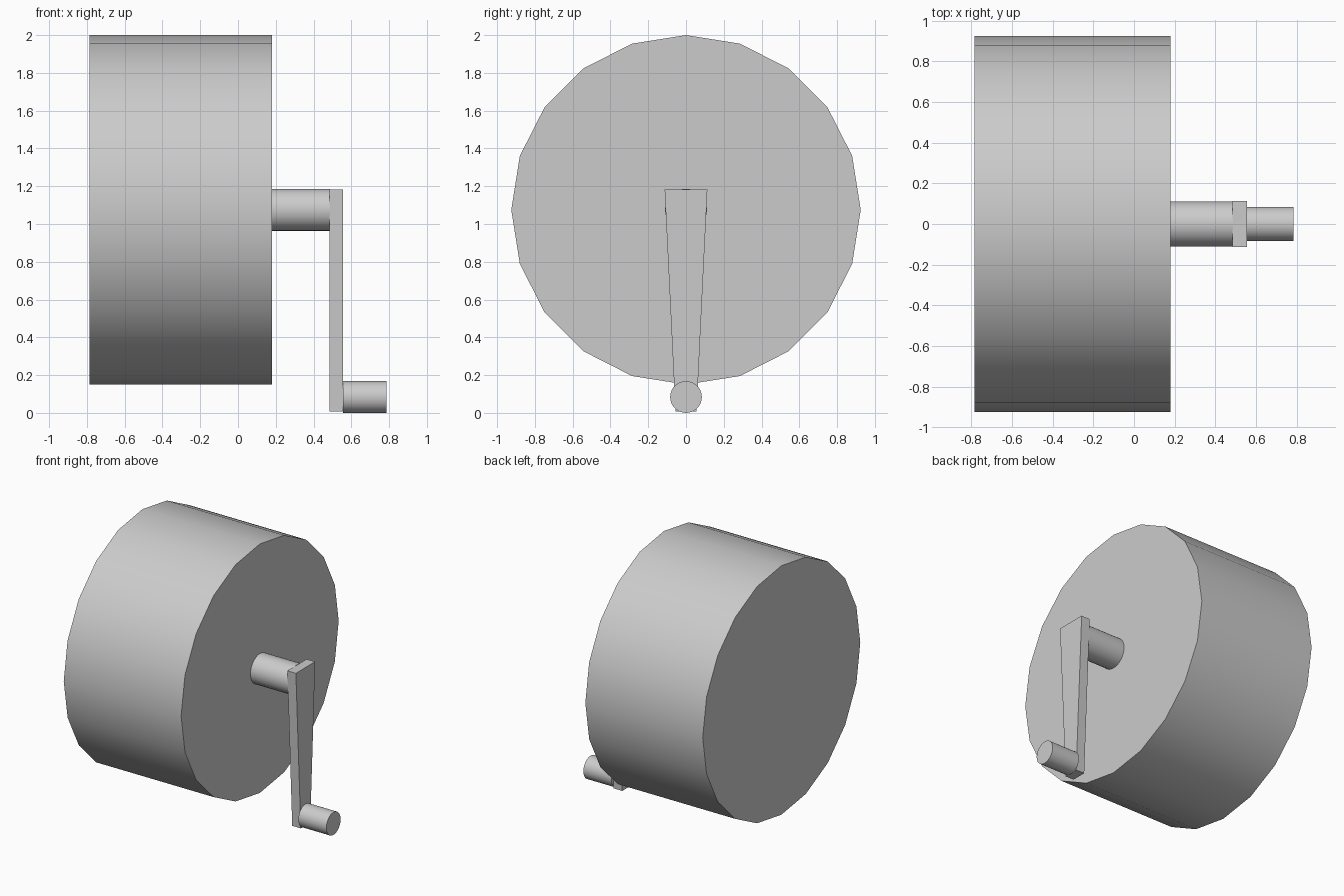
import bpy, bmesh
from math import radians
from mathutils import Matrix

if "Cube" in bpy.data.objects:
    bpy.data.objects.remove(bpy.data.objects["Cube"])


def finish(name, bm, smooth=False):
    bmesh.ops.recalc_face_normals(bm, faces=bm.faces)
    mesh = bpy.data.meshes.new(name)
    bm.to_mesh(mesh)
    bm.free()
    obj = bpy.data.objects.new(name, mesh)
    bpy.context.collection.objects.link(obj)
    if smooth:
        bpy.ops.object.select_all(action='DESELECT')
        obj.select_set(True)
        bpy.context.view_layer.objects.active = obj
        bpy.ops.object.shade_smooth_by_angle(angle=radians(30))
    return obj


def rod(name, x0, x1, z, radius, sides):
    """Capped cylinder lying along x."""
    bm = bmesh.new()
    place = Matrix.Translation(((x0 + x1) / 2, 0, z)) @ Matrix.Rotation(radians(90), 4, 'Y')
    bmesh.ops.create_cone(bm, cap_ends=True, segments=sides, radius1=radius,
                          radius2=radius, depth=x1 - x0, matrix=place)
    return finish(name, bm, smooth=True)


# Drum and its axle
rod("drum", -0.785, 0.18, 1.075, 0.925, 20)
rod("axle", 0.18, 0.487, 1.075, 0.111, 32)

# Tapered crank arm
bm = bmesh.new()
outline = [(-0.056, 0.008), (0.056, 0.008), (0.113, 1.182), (-0.113, 1.182)]
face = bm.faces.new([bm.verts.new((0.485, y, z)) for y, z in outline])
ext = bmesh.ops.extrude_face_region(bm, geom=[face], use_keep_orig=True)
bmesh.ops.translate(bm, vec=(0.07, 0, 0),
                    verts=[v for v in ext["geom"] if isinstance(v, bmesh.types.BMVert)])
finish("crank_arm", bm)

# Handle
rod("handle", 0.555, 0.785, 0.084, 0.084, 32)
